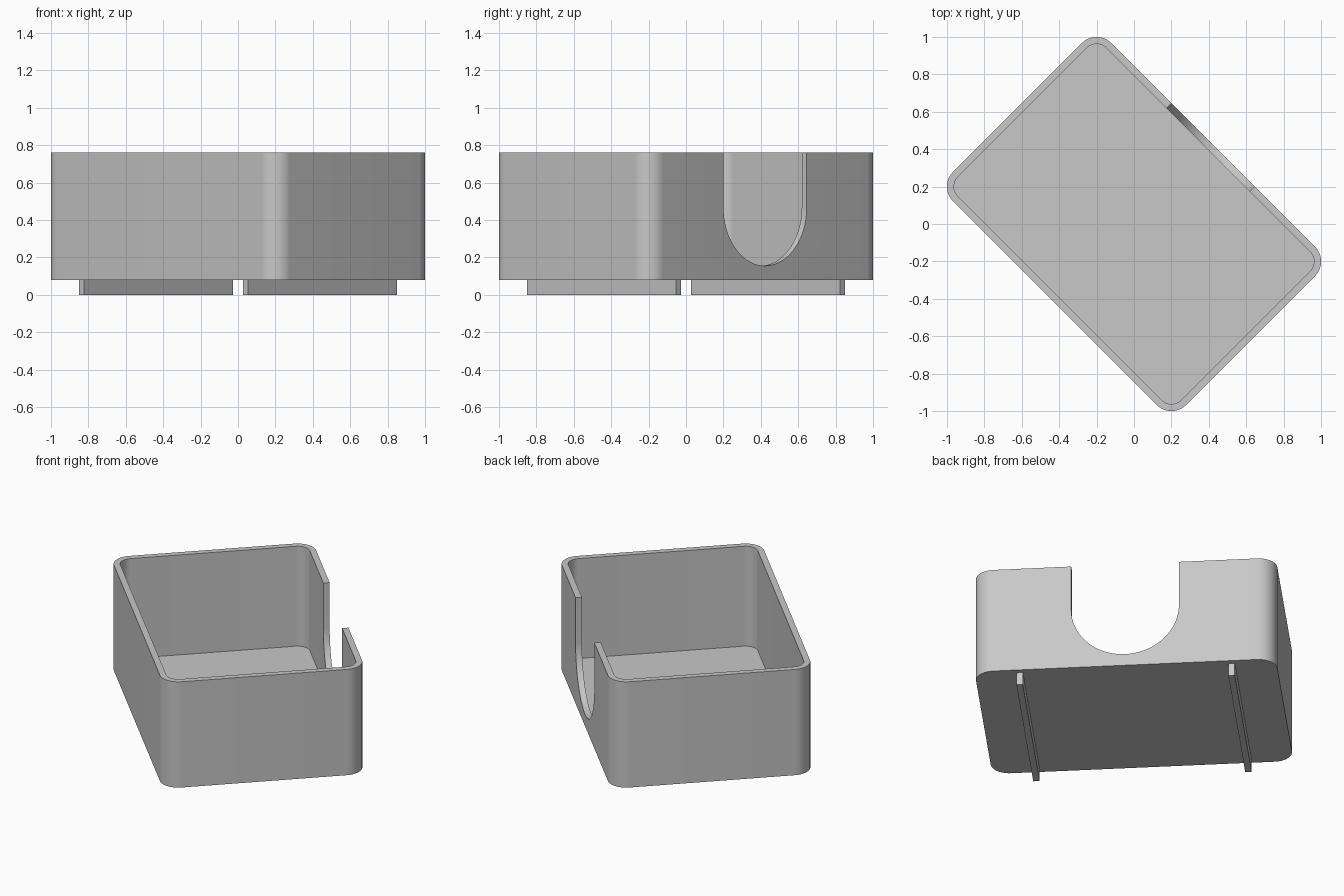
import bpy, bmesh, math
from mathutils import Matrix, Vector

if "Cube" in bpy.data.objects:
    bpy.data.objects.remove(bpy.data.objects["Cube"], do_unlink=True)

WALL = 0.0375
HALF_L, HALF_W, RADIUS = 0.881, 0.598, 0.11
BASE, TOP = 0.08, 0.76
TURN = Matrix.Rotation(math.radians(-45), 4, "Z")

grey = bpy.data.materials.new("plain_grey")
grey.use_nodes = True
colour = (0.58, 0.58, 0.58, 1)
grey.diffuse_color = colour
grey.node_tree.nodes["Principled BSDF"].inputs["Base Color"].default_value = colour


def prism(name, points, direction):
    """Extrude a closed outline along a direction and turn it into place."""
    bm = bmesh.new()
    face = bm.faces.new([bm.verts.new(p) for p in points])
    result = bmesh.ops.extrude_face_region(bm, geom=[face])
    moved = [g for g in result["geom"] if isinstance(g, bmesh.types.BMVert)]
    bmesh.ops.translate(bm, verts=moved, vec=Vector(direction))
    bmesh.ops.recalc_face_normals(bm, faces=bm.faces)
    bm.transform(TURN)
    mesh = bpy.data.meshes.new(name)
    bm.to_mesh(mesh)
    bm.free()
    mesh.materials.append(grey)
    obj = bpy.data.objects.new(name, mesh)
    bpy.context.collection.objects.link(obj)
    return obj


def rounded_rectangle(inset, z, steps=12):
    r = RADIUS - inset
    points = []
    for i, (sx, sy) in enumerate([(1, 1), (-1, 1), (-1, -1), (1, -1)]):
        for k in range(steps + 1):
            a = (i + k / steps) * math.pi / 2
            points.append((sx * (HALF_L - RADIUS) + r * math.cos(a),
                           sy * (HALF_W - RADIUS) + r * math.sin(a), z))
    return points


def cut(target, cutter):
    cutter.hide_render = True
    mod = target.modifiers.new("cut", "BOOLEAN")
    mod.operation = "DIFFERENCE"
    mod.solver = "EXACT"
    mod.object = cutter
    bpy.context.view_layer.objects.active = target
    bpy.ops.object.modifier_apply(modifier=mod.name)
    bpy.data.objects.remove(cutter, do_unlink=True)


# Open tray: rounded block with a hollow
tray = prism("tray", rounded_rectangle(0, BASE), (0, 0, TOP - BASE))
floor = BASE + WALL
cut(tray, prism("hollow_cutter", rounded_rectangle(WALL, floor), (0, 0, 1)))

# Round-bottomed notch through one long wall
NOTCH_R, STEPS = 0.315, 48
centre_z = BASE + 2 * WALL + NOTCH_R
outline = [(-NOTCH_R, HALF_W - 0.1, 1)]
for k in range(STEPS + 1):
    a = math.pi * (1 + k / STEPS)
    outline.append((NOTCH_R * math.cos(a), HALF_W - 0.1,
                    centre_z + NOTCH_R * math.sin(a)))
outline.append((NOTCH_R, HALF_W - 0.1, 1))
cut(tray, prism("notch_cutter", outline, (0, 0.2, 0)))

# Smooth round corners, crisp edges elsewhere
bpy.ops.object.select_all(action="DESELECT")
tray.select_set(True)
bpy.context.view_layer.objects.active = tray
bpy.ops.object.shade_smooth_by_angle(angle=math.radians(30))

# Two thin runners under the floor
for side, name in ((-1, "left_runner"), (1, "right_runner")):
    x, half_len = side * 0.62, 0.565
    h = WALL / 2
    prism(name, [(x - h, -half_len, 0), (x + h, -half_len, 0),
                 (x + h, half_len, 0), (x - h, half_len, 0)], (0, 0, BASE))
